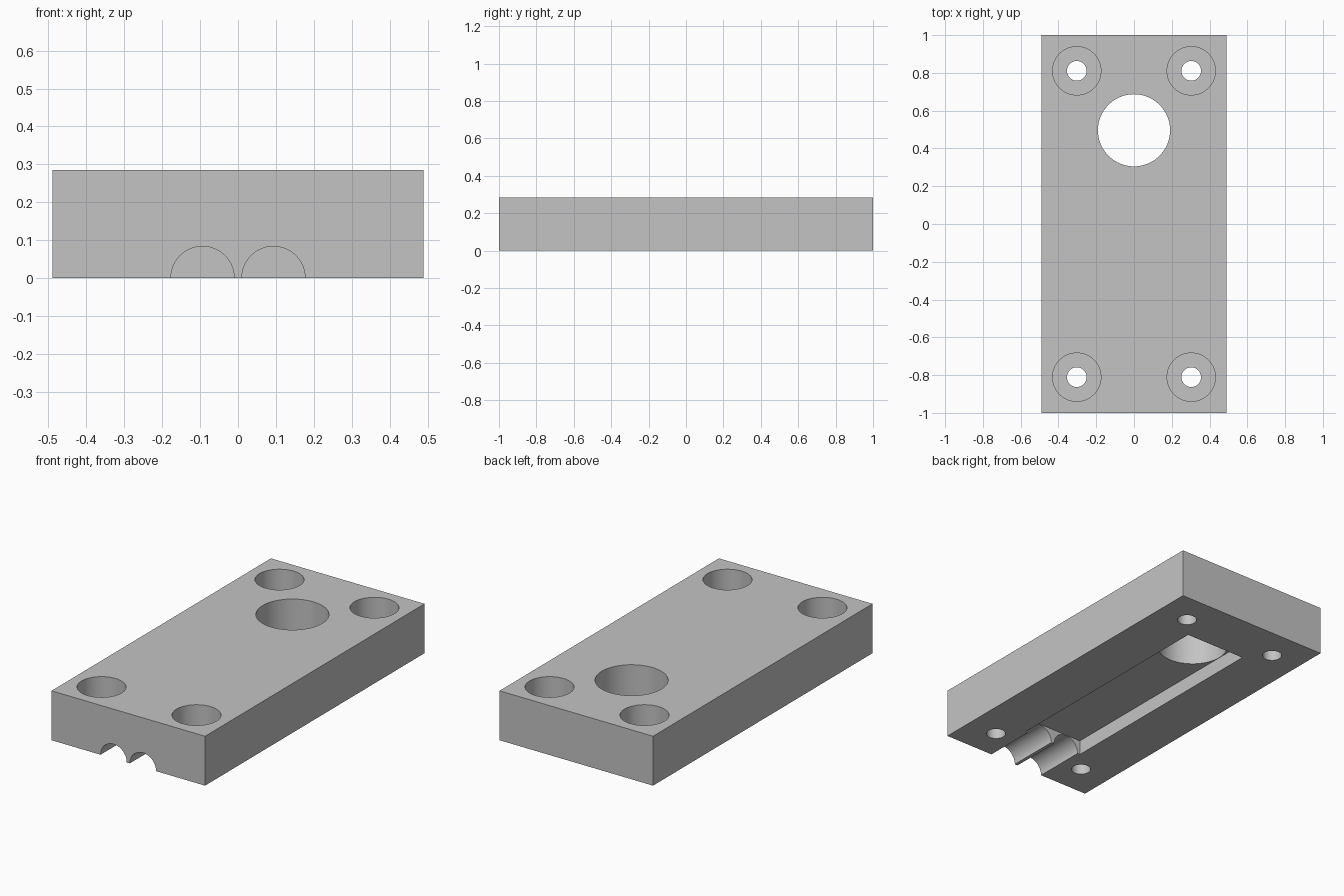
import bpy
import math

if "Cube" in bpy.data.objects:
    bpy.data.objects.remove(bpy.data.objects["Cube"], do_unlink=True)

WIDTH, LENGTH, HEIGHT = 0.98, 2.0, 0.285

grey = bpy.data.materials.new("plain grey")
grey.use_nodes = True
colour = (0.55, 0.55, 0.55, 1)
grey.diffuse_color = colour
grey.node_tree.nodes["Principled BSDF"].inputs["Base Color"].default_value = colour


def box(name, size, centre):
    bpy.ops.mesh.primitive_cube_add(size=1, location=centre)
    obj = bpy.context.object
    obj.name = name
    obj.scale = size
    bpy.ops.object.transform_apply(location=True, rotation=True, scale=True)
    return obj


def cylinder(name, radius, length, centre, tilt=0):
    bpy.ops.mesh.primitive_cylinder_add(vertices=64, radius=radius, depth=length,
                                        location=centre, rotation=(tilt, 0, 0))
    obj = bpy.context.object
    obj.name = name
    bpy.ops.object.transform_apply(location=True, rotation=True, scale=True)
    return obj


plate = box("mounting_plate", (WIDTH, LENGTH, HEIGHT), (0, 0, HEIGHT / 2))
plate.data.materials.append(grey)

# Underside pocket and the large round opening at its back end
cutters = [
    box("pocket_cutter", (0.386, 1.38, 0.17), (0, 0, 0)),
    cylinder("opening_cutter", 0.191, 1, (0, 0.496, 0)),
]

for side in (-1, 1):
    # Half-round cable channels from the front face into the pocket
    cutters.append(cylinder("channel_cutter", 0.0835, 0.5, (side * 0.0935, -0.85, 0), math.pi / 2))
    # Counterbored screw holes
    for end in (-1, 1):
        x, y = side * 0.303, end * 0.811
        cutters.append(cylinder("screw_hole_cutter", 0.052, 1, (x, y, 0)))
        cutters.append(cylinder("counterbore_cutter", 0.128, 0.34, (x, y, HEIGHT)))

# Cut everything out of the plate
bpy.ops.object.select_all(action='DESELECT')
plate.select_set(True)
bpy.context.view_layer.objects.active = plate
for cutter in cutters:
    cutter.hide_render = True
    cut = plate.modifiers.new("cut", 'BOOLEAN')
    cut.operation = 'DIFFERENCE'
    cut.solver = 'EXACT'
    cut.object = cutter
    bpy.ops.object.modifier_apply(modifier=cut.name)
    bpy.data.objects.remove(cutter, do_unlink=True)

bpy.ops.object.shade_smooth_by_angle(angle=math.radians(30))
